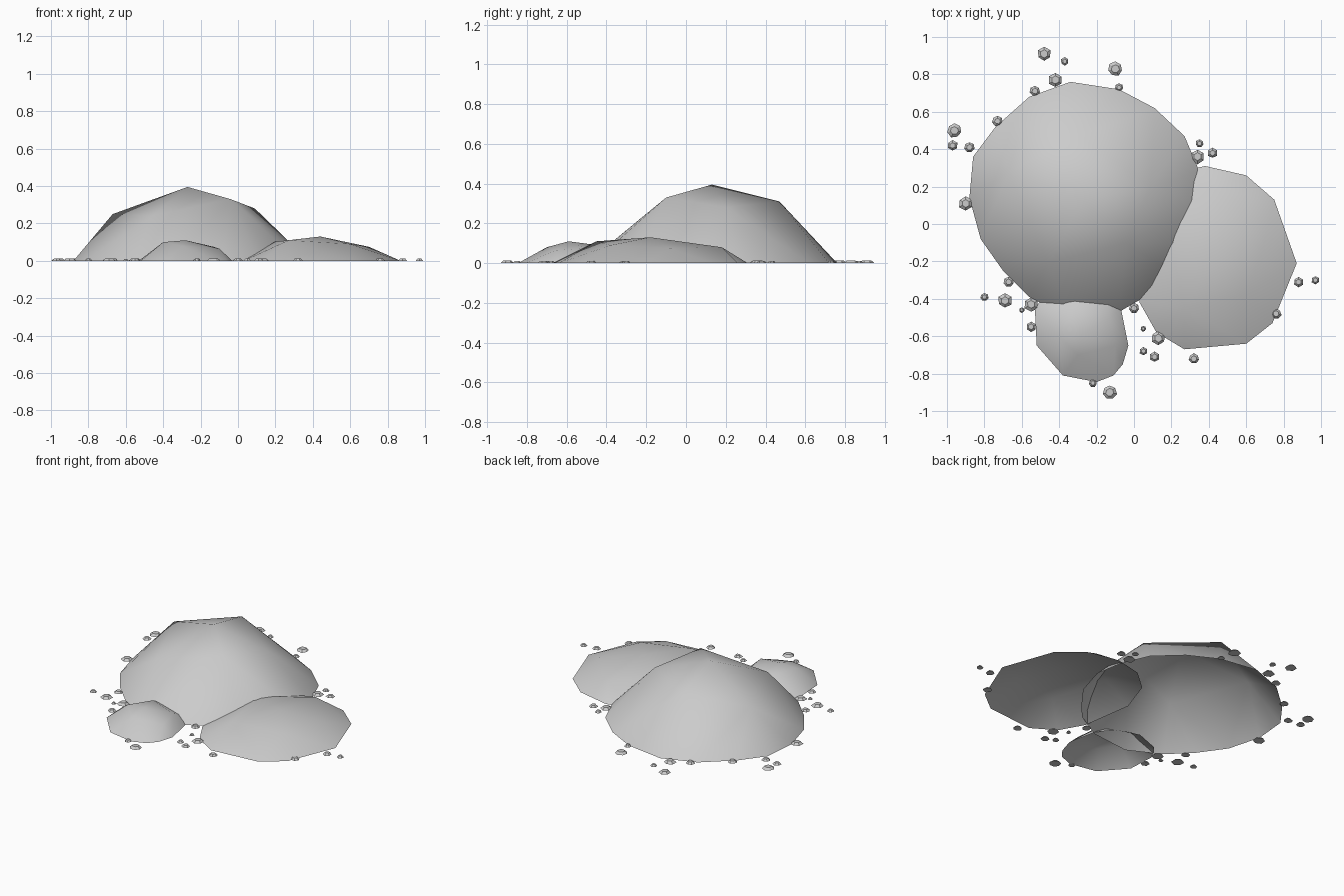
import bpy
import bmesh
import random

random.seed(4)
default_cube = bpy.data.objects.get("Cube")
if default_cube:
    bpy.data.objects.remove(default_cube, do_unlink=True)

# Single stone grey material
stone = bpy.data.materials.new("stone_grey")
stone.use_nodes = True
grey = (0.6, 0.6, 0.6, 1)
stone.diffuse_color = grey
stone.node_tree.nodes["Principled BSDF"].inputs["Base Color"].default_value = grey


def add_object(name, bm, smooth):
    """Turn a bmesh into a named object with the stone material."""
    mesh = bpy.data.meshes.new(name)
    bm.to_mesh(mesh)
    bm.free()
    mesh.materials.append(stone)
    for polygon in mesh.polygons:
        polygon.use_smooth = smooth
    obj = bpy.data.objects.new(name, mesh)
    bpy.context.collection.objects.link(obj)
    return obj


def add_mound(name, outline, shoulder, peak):
    """Wrap a faceted shell over a ground outline, a shoulder ring and a peak."""
    bm = bmesh.new()
    for x, y in outline:
        bm.verts.new((x, y, 0))
    for point in shoulder + [peak]:
        bm.verts.new(point)
    bmesh.ops.convex_hull(bm, input=list(bm.verts))
    bmesh.ops.recalc_face_normals(bm, faces=list(bm.faces))
    bm.normal_update()

    # Leave the underside open
    underside = [face for face in bm.faces if face.normal.z < -0.5]
    bmesh.ops.delete(bm, geom=underside, context='FACES')
    loose = [vert for vert in bm.verts if not vert.link_faces]
    bmesh.ops.delete(bm, geom=loose, context='VERTS')
    return add_object(name, bm, smooth=True)


def add_pebble(name, x, y, radius):
    """Make a flat little stone with an irregular six or seven sided rim."""
    bm = bmesh.new()
    height = 0.008 + 0.15 * radius
    bmesh.ops.create_cone(bm, cap_ends=True, segments=random.choice((6, 7)),
                          radius1=radius, radius2=radius * 0.55, depth=height)
    for vert in bm.verts:
        stretch = random.uniform(0.92, 1.06)
        vert.co.x *= stretch
        vert.co.y *= stretch
        vert.co.z += height / 2
    pebble = add_object(name, bm, smooth=False)
    pebble.location = (x, y, 0)
    return pebble


# Tall main mound
add_mound(
    "large_mound",
    [(-.34, .76), (-.08, .72), (.11, .62), (.27, .47), (.35, .28),
     (.38, .1), (.32, -.1), (.2, -.26), (.11, -.36), (-.08, -.47),
     (-.35, -.5), (-.56, -.39), (-.7, -.25), (-.82, -.08),
     (-.88, .14), (-.86, .36), (-.74, .52), (-.56, .68)],
    [(-.3, .47, .31), (-.67, .28, .25), (-.46, -.21, .24),
     (-.04, -.1, .33), (.09, .2, .28)],
    (-.27, .13, .395))

# Wide low mound beside it
add_mound(
    "low_mound",
    [(.38, .31), (.6, .26), (.75, .13), (.87, -.21), (.74, -.53),
     (.6, -.64), (.27, -.67), (.12, -.58), (.03, -.42),
     (-.02, -.08), (.06, .15), (.2, .27)],
    [(.27, -.45, .11), (.6, -.38, .09), (.7, -.08, .075),
     (.45, .18, .08), (.18, -.05, .1)],
    (.44, -.18, .13))

# Small mound at the front
add_mound(
    "small_mound",
    [(-.53, -.45), (-.52, -.65), (-.38, -.81), (-.2, -.845),
     (-.11, -.81), (-.06, -.75), (-.03, -.65), (-.07, -.45),
     (-.15, -.35), (-.3, -.3), (-.46, -.36)],
    [(-.4, -.6, .1), (-.3, -.7, .08), (-.1, -.65, .065),
     (-.13, -.5, .075), (-.32, -.44, .09)],
    (-.28, -.59, .11))

# Scattered pebbles, grouped by size
pebbles = {
    0.039: [(-.48, .91), (-.42, .77), (-.1, .83), (-.96, .5), (-.9, .11),
            (.34, .36), (-.69, -.41), (-.55, -.43), (.13, -.61), (-.13, -.9)],
    0.028: [(-.53, .71), (-.73, .55), (-.97, .42), (-.88, .41), (.42, .38),
            (-.67, -.31), (-.55, -.55), (0, -.45), (.11, -.71), (.32, -.72),
            (.88, -.31), (.76, -.48)],
    0.022: [(-.37, .87), (-.08, .73), (.35, .43), (-.8, -.39), (.05, -.68),
            (-.22, -.85), (.97, -.3)],
    0.015: [(-.6, -.46), (.05, -.56)],
}
for size, spots in pebbles.items():
    for spot in spots:
        add_pebble("pebble", *spot, size)
